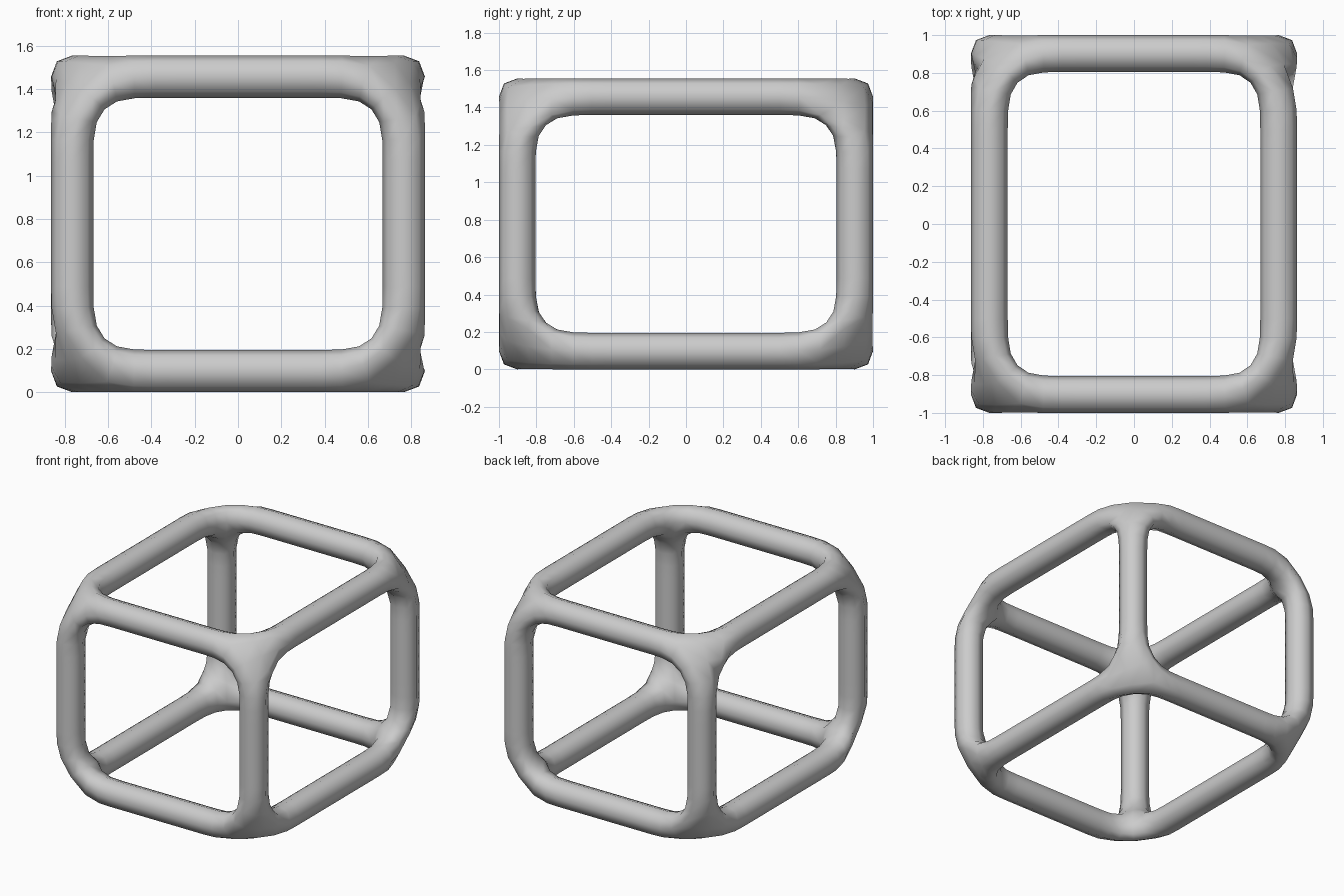
import bpy

if "Cube" in bpy.data.objects:
    bpy.data.objects.remove(bpy.data.objects["Cube"])

# Frame centre-line half sizes and the skin thickness
HALF = (0.766, 0.9025, 0.68)
TUBE = 0.0975            # finished tube radius
SKIN = TUBE / 0.917      # square skin radius that smooths down to TUBE

# Box cage whose twelve edges become the tubes
bpy.ops.mesh.primitive_cube_add(size=2)
frame = bpy.context.object
frame.name = "tube_box_frame"
for v in frame.data.vertices:
    v.co = [c * h for c, h in zip(v.co, HALF)]
    v.co.z += HALF[2] + TUBE

# Skin the edges into joined struts
bpy.ops.object.modifier_add(type='SKIN')
skin = frame.modifiers[-1]
skin.use_smooth_shade = True
for sv in frame.data.skin_vertices[0].data:
    sv.radius = (SKIN, SKIN)

# One smoothing level gives eight-sided tubes with blended corners
sub = frame.modifiers.new("smoothing", 'SUBSURF')
sub.levels = 1
sub.render_levels = 1
